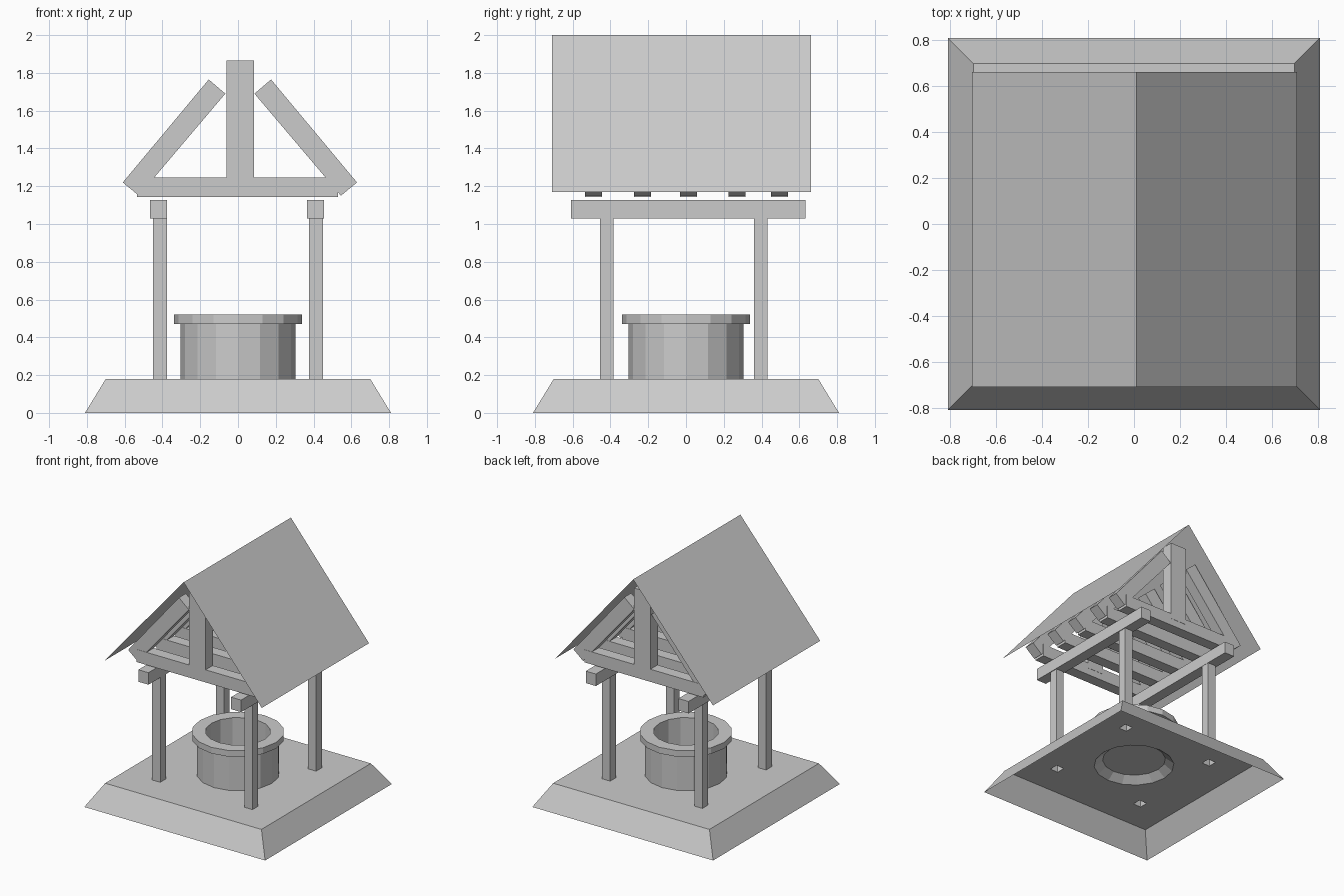
import bpy, bmesh, math
from mathutils import Vector

if "Cube" in bpy.data.objects:
    bpy.data.objects.remove(bpy.data.objects["Cube"])

SIDES = 16
POST_X, POST_Y, POST_R = 0.413, (-0.42, 0.395), 0.036
DECK = 0.18


def finish(name, bm):
    me = bpy.data.meshes.new(name)
    bm.to_mesh(me)
    bm.free()
    ob = bpy.data.objects.new(name, me)
    bpy.context.collection.objects.link(ob)
    return ob


def mesh(name, verts, faces):
    me = bpy.data.meshes.new(name)
    me.from_pydata(verts, [], faces)
    ob = bpy.data.objects.new(name, me)
    bpy.context.collection.objects.link(ob)
    return ob


def prism(name, outline, y0, y1):
    """Extrude an (x, z) outline along y."""
    bm = bmesh.new()
    face = bm.faces.new([bm.verts.new((x, y0, z)) for x, z in outline])
    ext = bmesh.ops.extrude_face_region(bm, geom=[face], use_keep_orig=True)
    bmesh.ops.translate(bm, vec=(0, y1 - y0, 0),
                        verts=[g for g in ext["geom"] if isinstance(g, bmesh.types.BMVert)])
    bmesh.ops.recalc_face_normals(bm, faces=bm.faces)
    return finish(name, bm)


def box(name, x0, x1, y0, y1, z0, z1):
    return prism(name, [(x0, z0), (x1, z0), (x1, z1), (x0, z1)], y0, y1)


def circle(r, z):
    return [Vector((r * math.cos(2 * math.pi * i / SIDES),
                    r * math.sin(2 * math.pi * i / SIDES), z)) for i in range(SIDES)]


def square(cx, cy, r, z):
    return [Vector((cx + sx * r, cy + sy * r, z))
            for sx, sy in ((-1, -1), (1, -1), (1, 1), (-1, 1))]


# Base: sloped skirt, open underneath, deck with openings for well and posts
bm = bmesh.new()
posts = [(sx * POST_X, y) for sx in (-1, 1) for y in POST_Y]
loops = [square(0, 0, 0.70, DECK), circle(0.305, DECK)]
loops += [square(x, y, POST_R, DECK) for x, y in posts]
edges, rim = [], None
for pts in loops:
    vs = [bm.verts.new(p) for p in pts]
    rim = rim or vs
    edges += [bm.edges.new((vs[i - 1], vs[i])) for i in range(len(vs))]
bmesh.ops.triangle_fill(bm, edges=edges, use_beauty=True, use_dissolve=False,
                        normal=(0, 0, 1))
low = [bm.verts.new(p) for p in square(0, 0, 0.81, 0)]
for i in range(4):
    j = (i + 1) % 4
    bm.faces.new((low[i], low[j], rim[j], rim[i]))
bm.normal_update()
for f in bm.faces:
    if f.normal.z < 0:
        f.normal_flip()
finish("base", bm)

# Well: lathed wall with overhanging rim and a floor
profile = [(0.24, 0.23), (0.24, 0.52), (0.34, 0.52), (0.34, 0.47), (0.305, 0.47), (0.305, DECK)]
verts = [p for r, z in profile for p in circle(r, z)]
faces = [tuple(range(SIDES))]
for k in range(len(profile)):
    a, b = k * SIDES, (k + 1) % len(profile) * SIDES
    for i in range(SIDES):
        j = (i + 1) % SIDES
        faces.append((a + i, b + i, b + j, a + j))
mesh("well", verts, faces)

# Posts (hollow from below) and the beams they carry
for x, y in posts:
    mesh("post", square(x, y, POST_R, DECK) + square(x, y, POST_R, 1.04),
         [(i, (i + 1) % 4, (i + 1) % 4 + 4, i + 4) for i in range(4)] + [(4, 5, 6, 7)])
for x in (-0.42, 0.41):
    box("side_beam", x - 0.045, x + 0.045, -0.61, 0.632, 1.03, 1.127)

# Roof trusses: tie beam, two rafters, king posts on the end trusses
CX = 0.01
rafter = [(0.62, 1.22), (0.535, 1.15), (0.077, 1.69), (0.165, 1.765)]
centres = (-0.49, -0.23, 0.013, 0.27, 0.495)
for y in centres:
    y0, y1 = y - 0.046, y + 0.046
    box("tie_beam", -0.535, 0.53, y0, y1, 1.143, 1.245)
    for s in (-1, 1):
        prism("rafter", [(CX + s * x, z) for x, z in rafter], y0 + 0.002, y1 - 0.002)
for y in (centres[0], centres[-1]):
    box("king_post", -0.06, 0.085, y - 0.048, y + 0.048, 1.2, 1.865)

# Roof: two thin sheets meeting at the ridge
ys = (-0.71, 0.662)
mesh("roof", [(x, y, z) for x, z in ((-0.705, 1.17), (CX, 2.0), (0.71, 1.17)) for y in ys],
     [(0, 2, 3, 1), (2, 4, 5, 3)])
